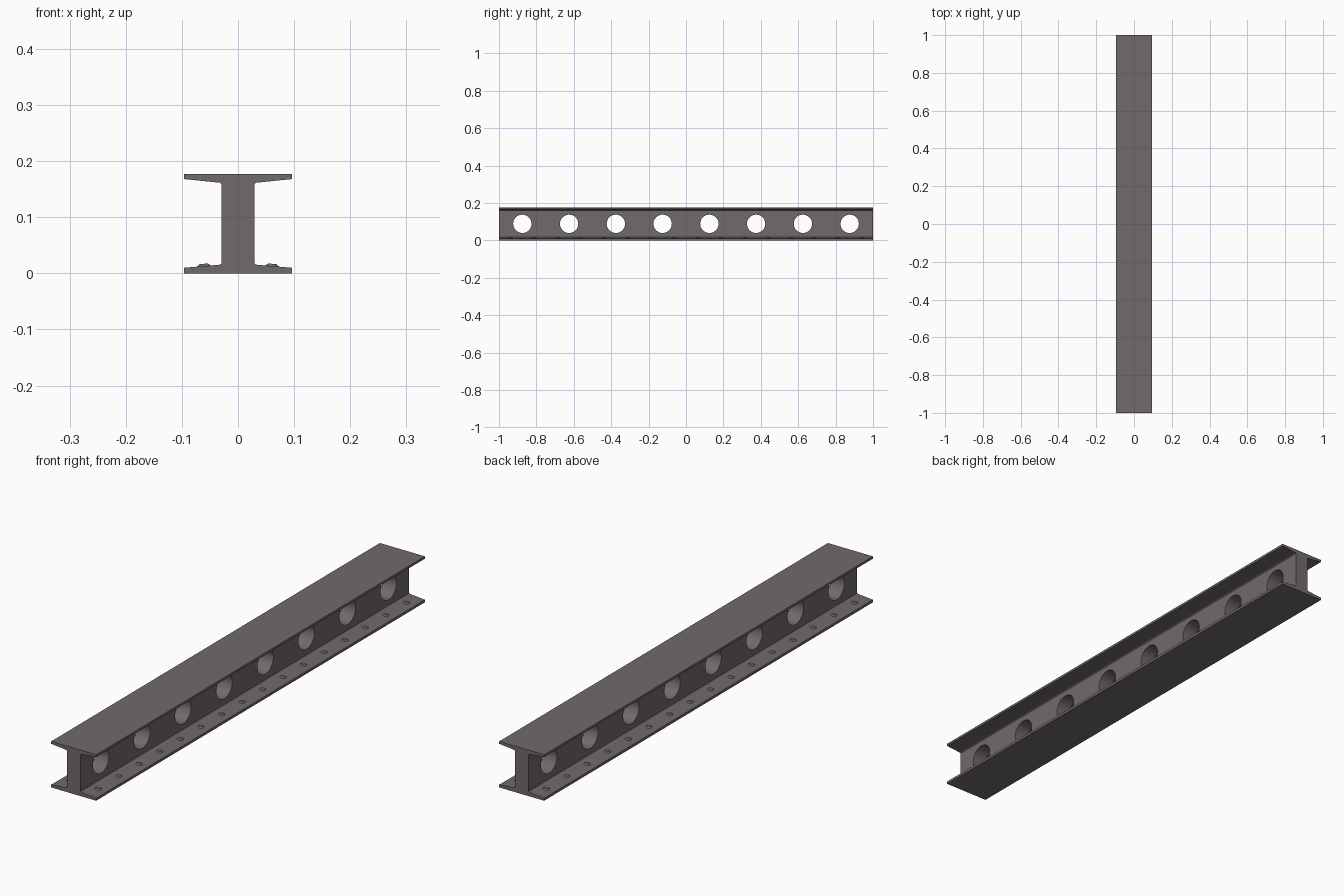
import bpy, bmesh, math
from mathutils import Matrix

if "Cube" in bpy.data.objects:
    bpy.data.objects.remove(bpy.data.objects["Cube"])

steel = bpy.data.materials.new("warm grey steel")
steel.diffuse_color = (0.17, 0.143, 0.143, 1)
steel.use_nodes = True
steel.node_tree.nodes["Principled BSDF"].inputs["Base Color"].default_value = steel.diffuse_color


def add_object(name, bm):
    bmesh.ops.recalc_face_normals(bm, faces=bm.faces)
    me = bpy.data.meshes.new(name)
    bm.to_mesh(me)
    bm.free()
    me.materials.append(steel)
    ob = bpy.data.objects.new(name, me)
    bpy.context.collection.objects.link(ob)
    return ob


def smooth(ob, degrees):
    bpy.ops.object.select_all(action='DESELECT')
    ob.select_set(True)
    bpy.context.view_layer.objects.active = ob
    bpy.ops.object.shade_smooth_by_angle(angle=math.radians(degrees))


# I-beam: half profile mirrored, then extruded along y
H = 0.177
half = [(0.096, 0), (0.096, 0.010), (0.032, 0.0155), (0.029, 0.018),
        (0.029, H - 0.018), (0.032, H - 0.0155), (0.096, H - 0.009), (0.096, H)]
profile = half + [(-x, z) for x, z in reversed(half)]
bm = bmesh.new()
face = bm.faces.new([bm.verts.new((x, -1, z)) for x, z in profile])
ext = bmesh.ops.extrude_face_region(bm, geom=[face])
bmesh.ops.translate(bm, vec=(0, 2, 0),
                    verts=[v for v in ext["geom"] if isinstance(v, bmesh.types.BMVert)])
beam = add_object("beam", bm)

# Row of round holes through the web
bm = bmesh.new()
for i in range(8):
    place = (Matrix.Translation((0, -0.875 + 0.25 * i, 0.089))
             @ Matrix.Rotation(math.pi / 2, 4, 'Y'))
    bmesh.ops.create_cone(bm, cap_ends=True, segments=32, radius1=0.049,
                          radius2=0.049, depth=0.1, matrix=place)
cutter = add_object("hole_cutter", bm)
cut = beam.modifiers.new("holes", 'BOOLEAN')
cut.operation = 'DIFFERENCE'
cut.solver = 'EXACT'
cut.object = cutter
bpy.context.view_layer.objects.active = beam
bpy.ops.object.modifier_apply(modifier=cut.name)
bpy.data.objects.remove(cutter)
smooth(beam, 30)

# Rivets along both sides of the lower flange, tilted with its slope
bm = bmesh.new()
for side in (-1, 1):
    for i in range(16):
        place = (Matrix.Translation((side * 0.061, -0.9375 + 0.125 * i, 0.0140))
                 @ Matrix.Rotation(side * math.radians(4.9), 4, 'Y'))
        bmesh.ops.create_cone(bm, cap_ends=True, segments=12, radius1=0.0145,
                              radius2=0.0075, depth=0.006, matrix=place)
rivets = add_object("rivets", bm)
smooth(rivets, 40)
